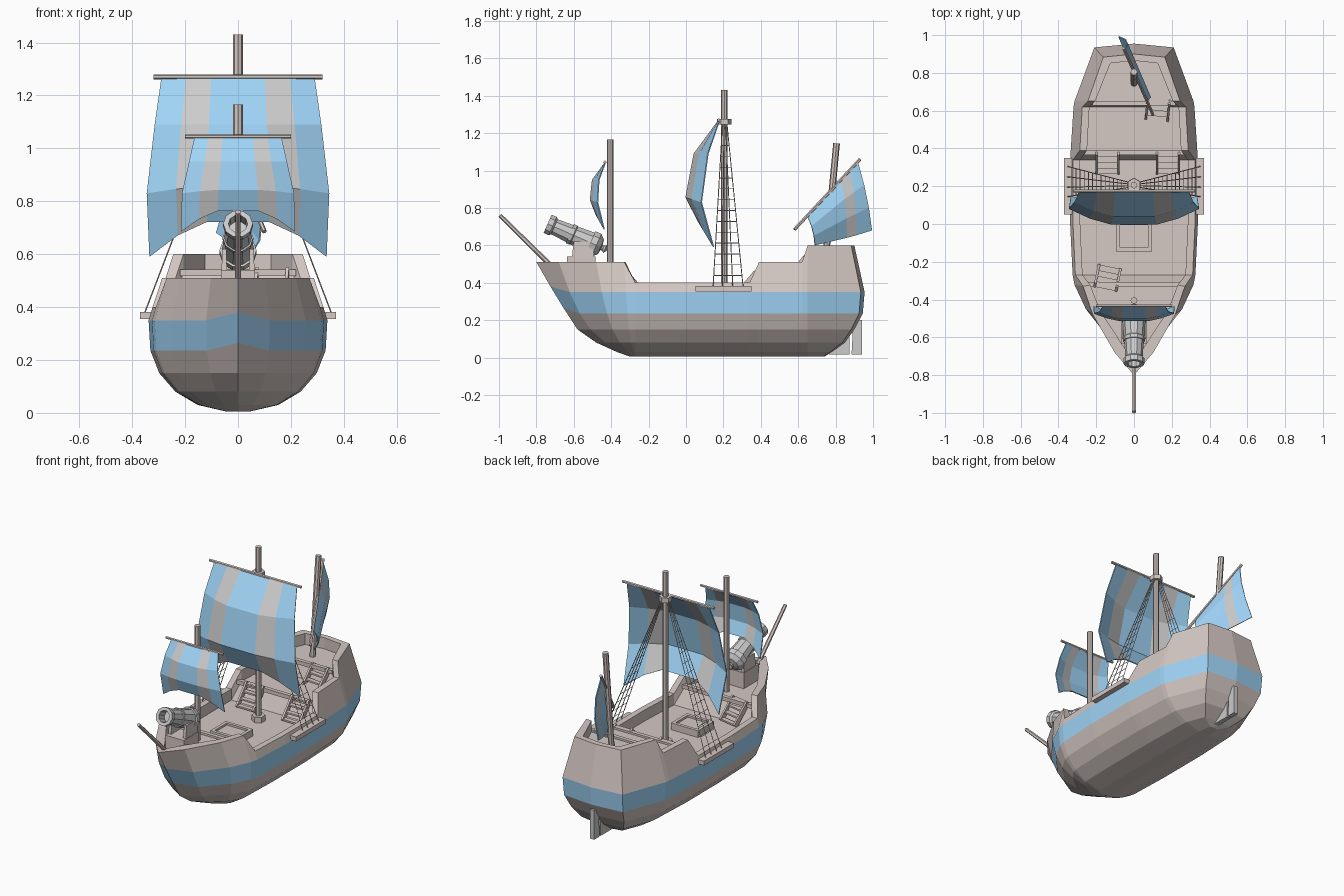
import bpy, bmesh, math
from mathutils import Vector, Matrix

if "Cube" in bpy.data.objects:
    bpy.data.objects.remove(bpy.data.objects["Cube"])


def material(name, rgb):
    m = bpy.data.materials.new(name)
    m.diffuse_color = (*rgb, 1)
    m.use_nodes = True
    m.node_tree.nodes["Principled BSDF"].inputs["Base Color"].default_value = m.diffuse_color
    return m


WOOD = material("wood", (0.66, 0.58, 0.55))
BLUE = material("blue_paint", (0.35, 0.66, 0.93))
GREY = material("canvas", (0.75, 0.74, 0.73))


def finish(name, bm, mats=(WOOD,)):
    bmesh.ops.recalc_face_normals(bm, faces=bm.faces)
    me = bpy.data.meshes.new(name)
    bm.to_mesh(me)
    bm.free()
    ob = bpy.data.objects.new(name, me)
    bpy.context.collection.objects.link(ob)
    for m in mats:
        me.materials.append(m)
    return ob


def box(name, loc, size, rot=(0, 0, 0), mats=(WOOD,), taper=1.0):
    bm = bmesh.new()
    bmesh.ops.create_cube(bm, size=1)
    for v in bm.verts:
        k = taper if v.co.z > 0 else 1
        v.co = Vector((v.co.x * size[0] * k, v.co.y * size[1] * k, v.co.z * size[2]))
    ob = finish(name, bm, mats)
    ob.location, ob.rotation_euler = loc, rot
    return ob


def add_rod(bm, a, b, r, sides=8, r2=None):
    a, b = Vector(a), Vector(b)
    q = (b - a).to_track_quat('Z', 'Y').to_matrix().to_4x4()
    bmesh.ops.create_cone(bm, cap_ends=True, segments=sides, radius1=r, radius2=r if r2 is None else r2,
                          depth=(b - a).length, matrix=Matrix.Translation((a + b) / 2) @ q)


def rod(name, a, b, r, sides=8, r2=None):
    bm = bmesh.new()
    add_rod(bm, a, b, r, sides, r2)
    return finish(name, bm)


def grid(bm, rows, mat=lambda i, j: 0):
    vs = [[bm.verts.new(p) for p in row] for row in rows]
    for i in range(len(vs) - 1):
        for j in range(len(vs[0]) - 1):
            f = bm.faces.new((vs[i][j], vs[i][j + 1], vs[i + 1][j + 1], vs[i + 1][j]))
            f.material_index = mat(i, j)


# hull: stations (y, half width, gunwale height) swept through waterlines
stations = [(-.80, 0, .51), (-.68, .12, .51), (-.48, .255, .51), (-.33, .315, .51), (-.27, .325, .40),
            (0, .338, .40), (.34, .338, .40), (.39, .335, .51), (.62, .32, .51), (.65, .315, .60),
            (.93, .21, .60), (.95, 0, .60)]
# waterlines: z, bow y, stern y, width scale
levels = [(.005, -.30, .74, 0), (.005, -.30, .74, .13), (.03, -.37, .78, .45), (.08, -.48, .85, .70),
          (.15, -.58, .90, .88), (.235, -.655, .945, .98), (.35, -.725, .955, 1)]


def along(y, bow, stern):
    if y < -.27:
        return -.27 + (y + .27) / -.53 * (bow + .27)
    if y > .65:
        return .65 + (y - .65) / .30 * (stern - .65)
    return y


rows = []
for z, bow, stern, s in levels:
    rows.append([(w * s, along(y, bow, stern), z + (.03 if w == 0 and z > .2 and y < 0 else 0))
                 for y, w, t in stations])
rim, inner, deck, mid = [], [], [], []
for y, w, t in stations:
    wt = w * (1 - .9 * (t - .35))
    wi = max(wt - .038, 0)
    yi = along(y, -.74, .865)
    rim.append((wt, along(y, -.80, .90), t))
    inner.append((wi, yi, t))
    deck.append((wi, yi, t - .07))
    mid.append((0, yi, t - .07))
bm = bmesh.new()
grid(bm, rows + [rim, inner, deck, mid], lambda i, j: 1 if i == 5 else 0)
dup = bmesh.ops.duplicate(bm, geom=bm.verts[:] + bm.edges[:] + bm.faces[:])
for v in [g for g in dup["geom"] if isinstance(g, bmesh.types.BMVert)]:
    v.co.x *= -1
bmesh.ops.remove_doubles(bm, verts=bm.verts, dist=.0005)
bmesh.ops.dissolve_degenerate(bm, edges=bm.edges, dist=.0005)
finish("hull", bm, (WOOD, BLUE))

# beams at the deck breaks
for name, y, z, w in (("quarterdeck_beam", .378, .44, .54), ("poop_beam", .64, .53, .44), ("forecastle_beam", -.32, .44, .50)):
    box(name, (0, y, z), (w, .025, .025))


# companion ladders
def ladder(name, x, y, z, turn=0):
    bm = bmesh.new()
    for s in (-1, 1):
        m = Matrix.Translation((s * .058, 0, 0)) @ Matrix.Rotation(math.radians(50), 4, 'X') @ Matrix.Diagonal((.012, .16, .03, 1))
        bmesh.ops.create_cube(bm, size=1, matrix=m)
    for k in range(4):
        d = -.045 + .03 * k
        bmesh.ops.create_cube(bm, size=1, matrix=Matrix.Translation((0, d, d * 1.15)) @ Matrix.Diagonal((.11, .03, .01, 1)))
    ob = finish(name, bm)
    ob.location, ob.rotation_euler = (x, y, z), (0, 0, turn)


ladder("ladder_quarterdeck_left", -.14, .325, .395)
ladder("ladder_quarterdeck_right", .18, .325, .395)
ladder("ladder_poop", .125, .60, .48, -.1)
ladder("ladder_forecastle", -.14, -.285, .395, math.pi - .2)

# cargo hatch
box("hatch_cover", (0, -.065, .345), (.15, .12, .03))
for s in (-1, 1):
    box("hatch_side", (s * .085, -.065, .35), (.02, .16, .045))
    box("hatch_end", (0, -.065 + s * .07, .35), (.19, .02, .045))

# masts, yards, bowsprit
rod("main_mast", (0, .205, .32), (0, .205, 1.43), .018)
rod("main_mast_collar", (0, .205, .33), (0, .205, .365), .04, 6)
rod("main_mast_top", (0, .205, 1.245), (0, .205, 1.275), .038, 6)
rod("main_yard", (-.32, .175, 1.27), (.32, .175, 1.27), .009, 6)
rod("fore_mast", (0, -.405, .43), (0, -.405, 1.165), .018)
rod("fore_yard", (-.2, -.433, 1.045), (.2, -.433, 1.045), .008, 6)
rod("mizzen_mast", (0, .745, .52), (0, .805, 1.145), .018)
rod("mizzen_yard", (.10, .58, .685), (-.055, .93, 1.06), .009, 6)
rod("bowsprit", (0, -.72, .49), (0, -.995, .76), .013, 6, .011)


# square sails: rows of (z centre, z edge, half width, y centre, y edge)
def square_sail(name, sections):
    cols = (-1, -.68, -.35, .35, .68, 1)
    pts = []
    for zc, ze, w, yc, ye in sections:
        pts.append([(w * c, yc + (ye - yc) * c * c, zc + (ze - zc) * c * c) for c in cols])
    bm = bmesh.new()
    grid(bm, pts, lambda i, j: j % 2)
    ob = finish(name, bm, (BLUE, GREY))
    ob.modifiers.new("thickness", 'SOLIDIFY').thickness = .006


square_sail("main_sail", [(1.265, 1.265, .29, .168, .175), (1.09, 1.09, .315, .03, .115),
                          (.86, .83, .345, -.015, .08), (.74, .59, .335, .055, .145)])
square_sail("fore_sail", [(1.04, 1.04, .165, -.438, -.435), (.95, .95, .185, -.508, -.468),
                          (.845, .83, .212, -.52, -.475), (.775, .685, .215, -.49, -.44)])

# lateen sail
head = [(.65, .755), (.83, .95), (.875, .995), (.92, 1.045)]
foot = [(.69, .60), (.86, .64), (.915, .655), (.995, .68)]
pts = []
for k in range(4):
    t = k / 3
    row = []
    for (y1, z1), (y2, z2) in zip(head, foot):
        y, z = y1 + (y2 - y1) * t, z1 + (z2 - z1) * t
        bulge = .03 * math.sin(math.pi * t)
        row.append((.10 - .43 * (y - .58) + bulge, y + .3 * bulge, z))
    pts.append(row)
bm = bmesh.new()
grid(bm, pts, lambda i, j: j % 2)
finish("mizzen_sail", bm, (BLUE, GREY)).modifiers.new("thickness", 'SOLIDIFY').thickness = .006

# channels with shrouds and ratlines
for s in (-1, 1):
    box("channel", (s * .348, .20, .368), (.045, .30, .028))
    bm = bmesh.new()
    feet = [Vector((s * .352, y, .38)) for y in (.145, .195, .25, .305)]
    tops = [Vector((s * .02, y, 1.25)) for y in (.195, .203, .211, .219)]
    for a, b in zip(feet, tops):
        add_rod(bm, a, b, .0025, 4)
    for k in range(1, 14):
        t = k / 15
        add_rod(bm, feet[0].lerp(tops[0], t), feet[3].lerp(tops[3], t), .002, 4)
    finish("shrouds", bm)

# cannon: lathed barrel on a stepped carriage
profile = [(0, .06), (.036, .06), (.036, 0), (.056, 0), (.056, .03), (.046, .04), (.052, .13), (.058, .13),
           (.058, .15), (.054, .155), (.061, .25), (.070, .25), (.070, .285), (.045, .31), (.015, .315),
           (.015, .325), (.024, .335), (0, .35)]
bm = bmesh.new()
n = 10
grid(bm, [[(r * math.cos(a * math.tau / n), r * math.sin(a * math.tau / n), z) for a in range(n + 1)] for r, z in profile])
bmesh.ops.remove_doubles(bm, verts=bm.verts, dist=.0005)
bmesh.ops.dissolve_degenerate(bm, edges=bm.edges, dist=.0005)
barrel = finish("cannon_barrel", bm, ())
barrel.location = (0, -.74, .715)
barrel.rotation_euler = Vector((0, .285, -.125)).to_track_quat('Z', 'Y').to_euler()
box("cannon_carriage", (0, -.56, .485), (.13, .15, .11))
for s in (-1, 1):
    box("carriage_cheek", (s * .052, -.55, .575), (.02, .12, .09), taper=.85)

# rudder
for name, ys in (("rudder_post", (.76, .875, .875, .84)), ("rudder_blade", (.885, .94, .94, .895))):
    bm = bmesh.new()
    vs = [bm.verts.new((-.015, y, z)) for y, z in zip(ys, (.015, .015, .20, .20))]
    ext = bmesh.ops.extrude_face_region(bm, geom=[bm.faces.new(vs)])
    for v in [g for g in ext["geom"] if isinstance(g, bmesh.types.BMVert)]:
        v.co.x = .015
    finish(name, bm, ())
